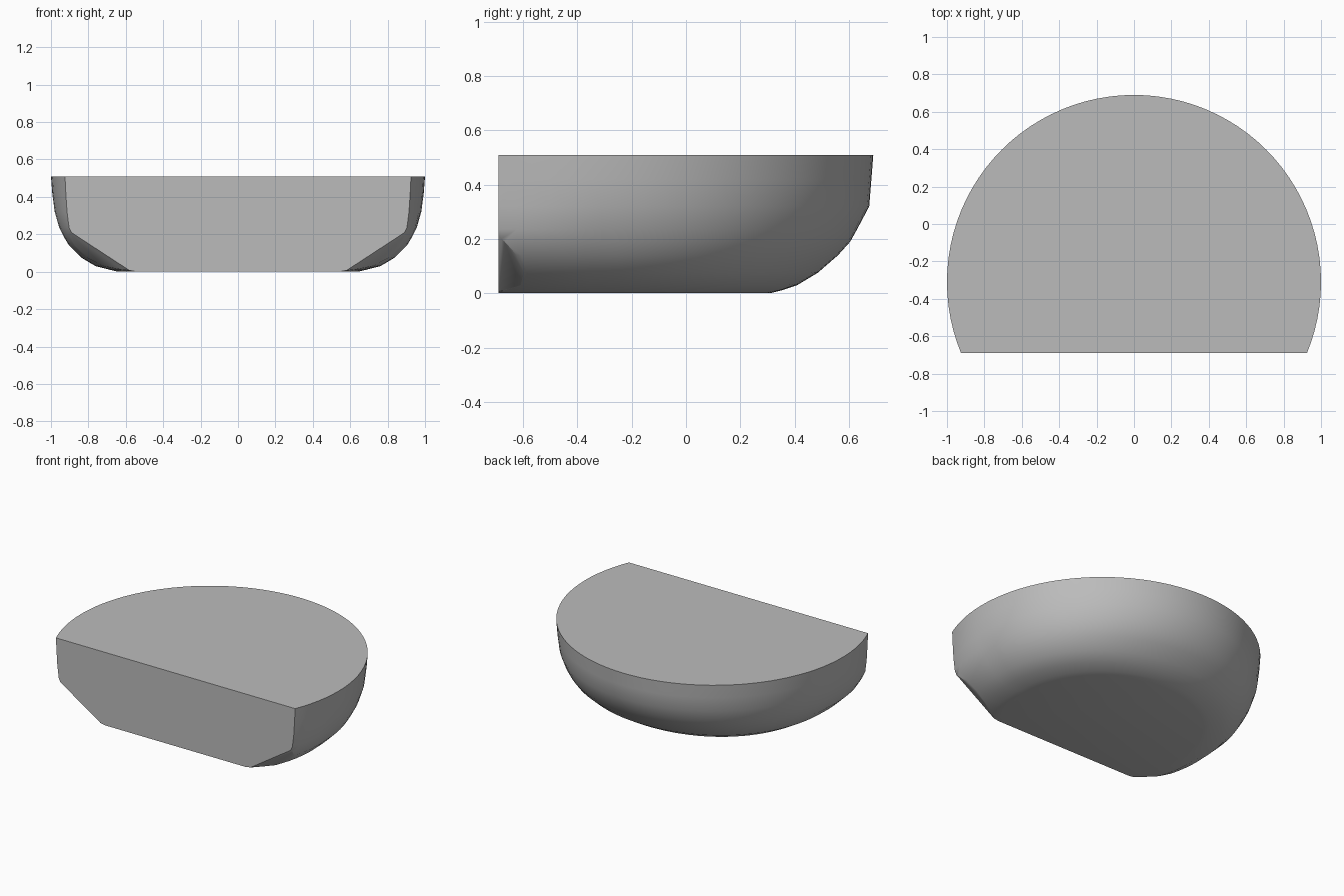
import bpy, bmesh, math
from mathutils import Vector

cube = bpy.data.objects.get("Cube")
if cube:
    bpy.data.objects.remove(cube, do_unlink=True)

CENTRE_Y = -0.31
SEGMENTS = 96

# Bowl profile as rows of height, then radius at the side, the back and the front corners
PROFILE = [
    (0.0, 0.64, 0.62, 0.66),
    (0.01, 0.68, 0.66, 0.71),
    (0.03, 0.76, 0.72, 0.78),
    (0.075, 0.835, 0.795, 0.86),
    (0.14, 0.90, 0.87, 0.93),
    (0.19, 0.93, 0.915, 0.96),
    (0.235, 0.953, 0.94, 0.98),
    (0.32, 0.98, 0.985, 0.99),
    (0.42, 0.993, 0.993, 0.996),
    (0.51, 1.0, 1.0, 1.0),
]


def ring_point(row, angle):
    """Point on the bowl wall; angle zero looks to the back."""
    z, side, back, front = row
    c = math.cos(angle)
    if c > 0:
        r = side + (back - side) * c ** 4
    else:
        r = side + (front - side) * min(1, -c / 0.38)
    return (r * math.sin(angle), CENTRE_Y + r * c, z)


def slice_off(bm, point, normal):
    """Cut away what lies beyond a plane and close the opening."""
    geom = bm.verts[:] + bm.edges[:] + bm.faces[:]
    cut = bmesh.ops.bisect_plane(bm, geom=geom, dist=1e-5, plane_co=point,
                                 plane_no=normal, clear_outer=True)
    edges = [e for e in cut["geom_cut"] if isinstance(e, bmesh.types.BMEdge)]
    bmesh.ops.holes_fill(bm, edges=edges, sides=0)


# Round bowl wall with flat top and base
bm = bmesh.new()
rings = [[bm.verts.new(ring_point(row, 2 * math.pi * i / SEGMENTS))
          for i in range(SEGMENTS)] for row in PROFILE]
for low, high in zip(rings, rings[1:]):
    for i in range(SEGMENTS):
        j = (i + 1) % SEGMENTS
        bm.faces.new((low[i], low[j], high[j], high[i]))
bm.faces.new(rings[0])
bm.faces.new(rings[-1])

# Flat front, then a bevelled lower corner on each side
slice_off(bm, Vector((0, -0.69, 0)), Vector((0, -1, 0)))
for s in (1, -1):
    slice_off(bm, Vector((s * 0.57, -0.69, 0)),
              Vector((s * 0.0194, -0.0254, -0.0297)).normalized())
bmesh.ops.recalc_face_normals(bm, faces=bm.faces)

mesh = bpy.data.meshes.new("cut_bowl")
bm.to_mesh(mesh)
bm.free()
bowl = bpy.data.objects.new("cut_bowl", mesh)
bpy.context.collection.objects.link(bowl)

# Plain grey
grey = bpy.data.materials.new("plain_grey")
grey.use_nodes = True
colour = (0.5, 0.5, 0.5, 1)
grey.diffuse_color = colour
grey.node_tree.nodes["Principled BSDF"].inputs["Base Color"].default_value = colour
mesh.materials.append(grey)

# Smooth wall, sharp rims
bpy.ops.object.select_all(action="DESELECT")
bowl.select_set(True)
bpy.context.view_layer.objects.active = bowl
bpy.ops.object.shade_smooth_by_angle(angle=math.radians(30))
